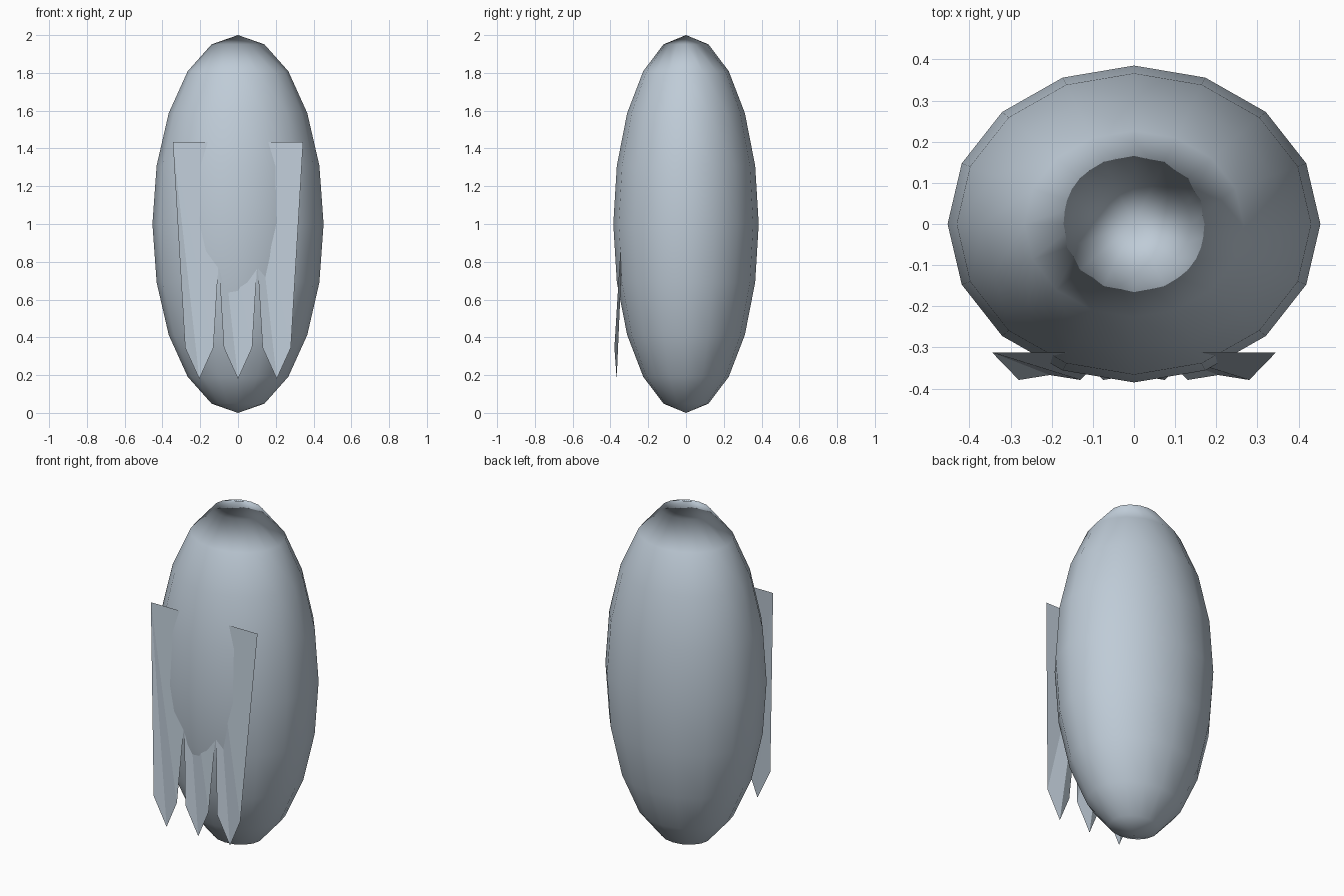
import bpy
import bmesh

cube = bpy.data.objects.get("Cube")
if cube:
    bpy.data.objects.remove(cube, do_unlink=True)


def make_material(name, color):
    mat = bpy.data.materials.new(name)
    mat.use_nodes = True
    mat.diffuse_color = color
    mat.node_tree.nodes["Principled BSDF"].inputs["Base Color"].default_value = color
    return mat


def add_object(name, bm, mat):
    mesh = bpy.data.meshes.new(name)
    bm.to_mesh(mesh)
    bm.free()
    mesh.materials.append(mat)
    obj = bpy.data.objects.new(name, mesh)
    bpy.context.collection.objects.link(obj)
    return obj


blue_grey = make_material("pale blue grey", (0.52, 0.60, 0.68, 1))

# Body: a tall smooth ellipsoid whose top cap faces inward like a small opening
bm = bmesh.new()
bmesh.ops.create_uvsphere(bm, u_segments=16, v_segments=10, radius=1)
bmesh.ops.scale(bm, vec=(0.453, 0.385, 1), verts=bm.verts)
bmesh.ops.translate(bm, vec=(0, 0, 1), verts=bm.verts)
for face in bm.faces:
    face.smooth = True
cap = [f for f in bm.faces if f.calc_center_median().z > 1.95]
bmesh.ops.reverse_faces(bm, faces=cap)
add_object("body", bm, blue_grey)


# Feathers: thin creased blades, wide at the top and pointed at the bottom
def add_feather(name, x):
    bm = bmesh.new()
    top_l, top_r, low_l, low_r, tip = [
        bm.verts.new((x + dx, y, z)) for dx, y, z in (
            (-0.14, -0.312, 1.435), (0.14, -0.312, 1.435),
            (-0.075, -0.379, 0.345), (0.075, -0.379, 0.345),
            (0, -0.367, 0.18))]
    bm.faces.new((top_l, low_l, tip))
    bm.faces.new((top_l, tip, low_r))
    bm.faces.new((top_l, low_r, top_r))
    add_object(name, bm, blue_grey)


for name, x in (("right_feather", -0.205), ("middle_feather", 0), ("left_feather", 0.205)):
    add_feather(name, x)
